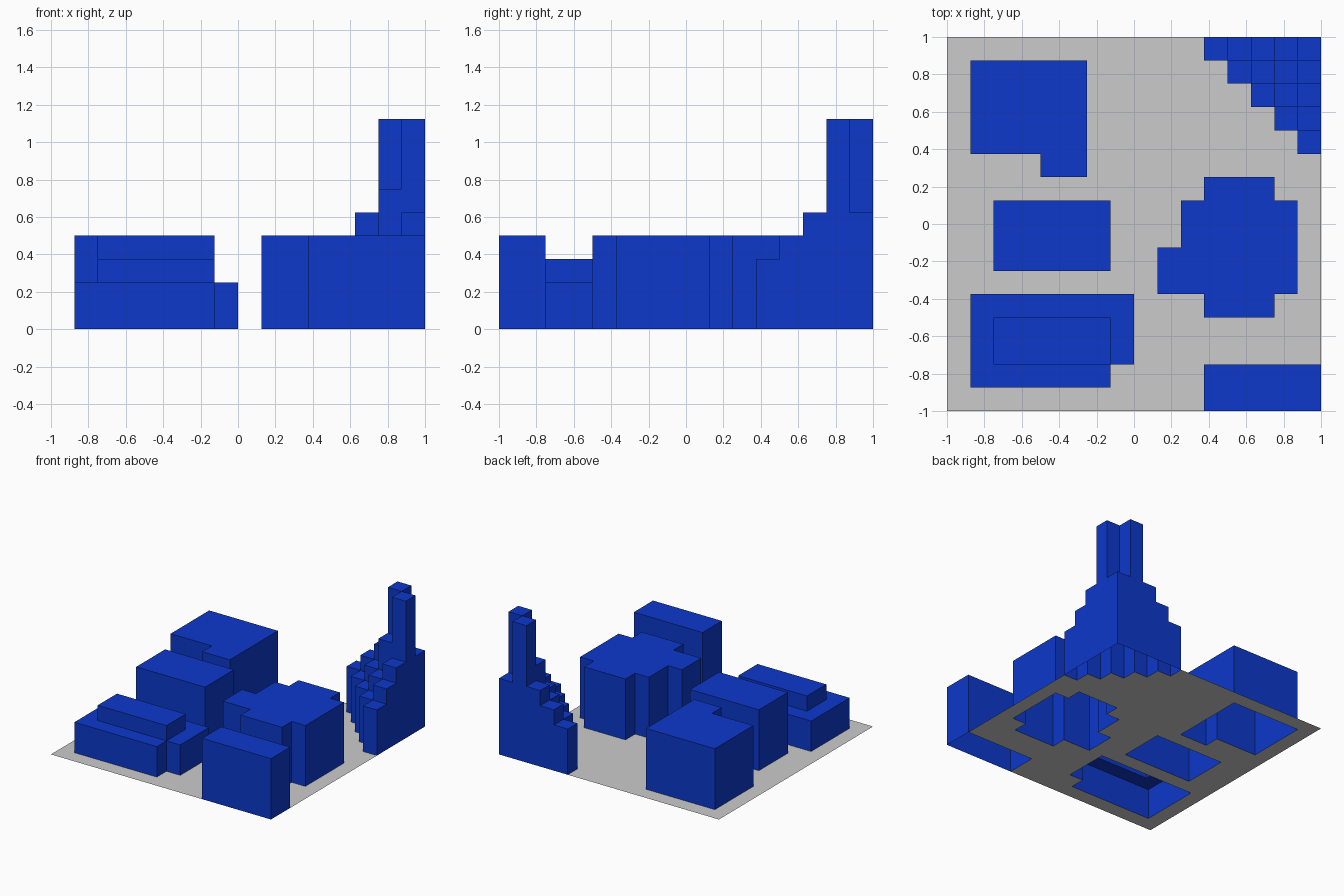
import bpy
import bmesh
from math import radians

CELL = 0.125   # size of one grid module
N = 16         # modules along each side of the site

cube = bpy.data.objects.get("Cube")
if cube:
    bpy.data.objects.remove(cube, do_unlink=True)


def material(name, rgb):
    mat = bpy.data.materials.new(name)
    mat.use_nodes = True
    colour = (*rgb, 1.0)
    mat.diffuse_color = colour
    bsdf = mat.node_tree.nodes["Principled BSDF"]
    bsdf.inputs["Base Color"].default_value = colour
    bsdf.inputs["Roughness"].default_value = 0.8
    return mat


blue = material("building blue", (0.004, 0.04, 0.6))
grey = material("ground grey", (0.6, 0.6, 0.6))


def make_object(name, bm, mat):
    mesh = bpy.data.meshes.new(name)
    bm.to_mesh(mesh)
    bm.free()
    mesh.materials.append(mat)
    obj = bpy.data.objects.new(name, mesh)
    bpy.context.scene.collection.objects.link(obj)
    return obj


def quad(bm, corners):
    bm.faces.new([bm.verts.new((x * CELL - 1, y * CELL - 1, z * CELL))
                  for x, y, z in corners])


def cells_of(blocks):
    """Heights per module; later blocks override earlier ones."""
    return {(x, y): h
            for x0, y0, x1, y1, h in blocks
            for x in range(x0, x1) for y in range(y0, y1)}


def building(name, heights):
    """Roofs and outward walls, open underneath."""
    bm = bmesh.new()
    for (x, y), h in heights.items():
        ring = [(x, y), (x + 1, y), (x + 1, y + 1), (x, y + 1)]
        quad(bm, [(*p, h) for p in ring])
        for k, (dx, dy) in enumerate([(0, -1), (1, 0), (0, 1), (-1, 0)]):
            low = heights.get((x + dx, y + dy), 0)
            a, b = ring[k], ring[(k + 1) % 4]
            for z in range(low, h):
                quad(bm, [(*a, z), (*b, z), (*b, z + 1), (*a, z + 1)])
    bmesh.ops.remove_doubles(bm, verts=bm.verts, dist=0.001)
    bmesh.ops.dissolve_limit(bm, angle_limit=radians(1),
                             verts=bm.verts, edges=bm.edges)
    return make_object(name, bm, blue)


# Flat-roofed blocks: x0, y0, x1, y1, height in modules
plans = {
    "back_right_block": [(1, 11, 6, 15, 4), (4, 10, 6, 11, 4)],
    "middle_right_block": [(2, 6, 7, 9, 4)],
    "tiered_low_block": [(1, 1, 7, 5, 2), (7, 2, 8, 5, 2), (2, 2, 7, 4, 3)],
    "central_block": [(10, 5, 15, 9, 4), (11, 4, 14, 10, 4), (9, 5, 10, 7, 4)],
    "front_corner_block": [(11, 0, 16, 2, 4)],
}
sites = {name: cells_of(blocks) for name, blocks in plans.items()}

# Stepped corner tower: descends diagonally, with two tall shafts
tower = {(N - 1 - i, N - 1 - j): 7 - i - j
         for i in range(5) for j in range(5 - i)}
tower[N - 1, N - 1] = 5
tower[N - 2, N - 2] = 6
tower[N - 2, N - 1] = tower[N - 1, N - 2] = 9
sites["stepped_corner_tower"] = tower

for name, heights in sites.items():
    building(name, heights)

# Ground sheet, left open beneath the buildings
covered = set().union(*sites.values())
bm = bmesh.new()
for x in range(N):
    for y in range(N):
        if (x, y) not in covered:
            quad(bm, [(x, y, 0), (x + 1, y, 0), (x + 1, y + 1, 0), (x, y + 1, 0)])
bmesh.ops.remove_doubles(bm, verts=bm.verts, dist=0.001)
make_object("ground", bm, grey)
